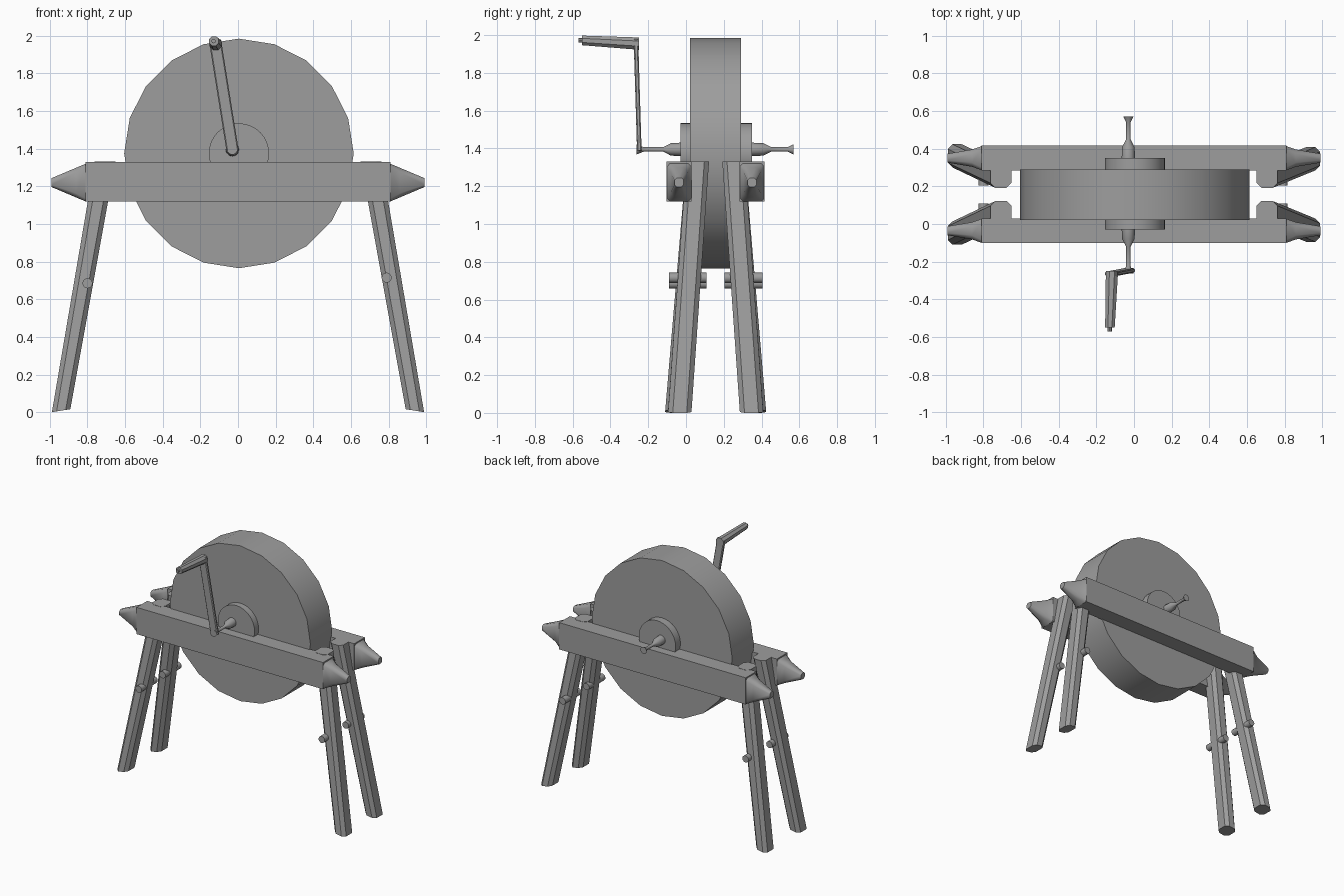
import bpy, bmesh
from math import sin, cos, pi, radians
from mathutils import Vector

cube = bpy.data.objects.get("Cube")
if cube:
    bpy.data.objects.remove(cube, do_unlink=True)

grey = bpy.data.materials.new("plain grey")
grey.use_nodes = True
COLOUR = (0.34, 0.34, 0.34, 1)
grey.diffuse_color = COLOUR
grey.node_tree.nodes["Principled BSDF"].inputs["Base Color"].default_value = COLOUR

MID_Y = 0.157          # middle plane of the frame
WHEEL_X, WHEEL_Z = 0.005, 1.375
AXLE_X, AXLE_Z = -0.03, 1.395


def loft(name, rings, smooth_angle=30):
    """Skin a series of equal-length rings and cap both ends."""
    bm = bmesh.new()
    loops = [[bm.verts.new(p) for p in ring] for ring in rings]
    n = len(loops[0])
    for a, b in zip(loops, loops[1:]):
        for i in range(n):
            j = (i + 1) % n
            bm.faces.new((a[i], a[j], b[j], b[i]))
    bm.faces.new(loops[0])
    bm.faces.new(loops[-1])
    bmesh.ops.recalc_face_normals(bm, faces=bm.faces)
    for f in bm.faces:
        f.smooth = True
    for e in bm.edges:
        e.smooth = e.calc_face_angle(0) < radians(smooth_angle)
    mesh = bpy.data.meshes.new(name)
    bm.to_mesh(mesh)
    bm.free()
    mesh.materials.append(grey)
    obj = bpy.data.objects.new(name, mesh)
    bpy.context.collection.objects.link(obj)
    return obj


def lathe_y(name, x, z, profile, sides, smooth_angle=40):
    """Turn (y, radius) pairs about an axis along y."""
    rings = [[(x + r * sin(2 * pi * i / sides), y, z + r * cos(2 * pi * i / sides))
              for i in range(sides)] for y, r in profile]
    return loft(name, rings, smooth_angle)


def chamfered(hu, hv, c):
    """Outline of a rectangle with cut corners."""
    return [(hu, hv - c), (hu - c, hv), (c - hu, hv), (-hu, hv - c),
            (-hu, c - hv), (c - hu, -hv), (hu - c, -hv), (hu, c - hv)]


def box(name, lo, hi):
    rings = [[(lo[0], y, lo[2]), (hi[0], y, lo[2]), (hi[0], y, hi[2]), (lo[0], y, hi[2])]
             for y in (lo[1], hi[1])]
    return loft(name, rings)


# Grindstone wheel and its hub
lathe_y("stone_wheel", WHEEL_X, WHEEL_Z, [(0.02, 0.61), (0.29, 0.61)], 20)
lathe_y("hub", WHEEL_X, WHEEL_Z, [(-0.03, 0.16), (0.35, 0.16)], 32)

# Turned axle, flared at the hub and at both tips
lathe_y("axle", AXLE_X, AXLE_Z,
        [(-0.262, 0.027), (-0.225, 0.012), (-0.12, 0.012), (-0.08, 0.033), (-0.02, 0.036),
         (0.34, 0.036), (0.41, 0.033), (0.45, 0.012), (0.54, 0.012), (0.57, 0.027)], 12)

# Crank arm, leaning to the right
arm = chamfered(0.032, 0.012, 0.006)
loft("crank_arm", [[(x + u, y + v, z + u * 0.16) for u, v in arm]
                   for x, y, z in ((-0.028, -0.247, 1.385), (-0.122, -0.265, 1.975))])

# Crank handle with a small end pin
grip = chamfered(0.031, 0.031, 0.018)
loft("crank_handle", [[(x + s * u, y, z + s * v) for u, v in grip]
                      for x, y, z, s in ((-0.117, -0.25, 1.955, 1.05),
                                         (-0.128, -0.55, 1.972, 0.82))])
lathe_y("handle_pin", -0.13, 1.972, [(-0.57, 0.012), (-0.54, 0.012)], 8)

# Two side beams with pointed ends, each on two splayed legs with pegs
for side, sy in (("front", -1), ("back", 1)):
    beam_y = MID_Y + sy * 0.193
    box(side + "_beam", (-0.81, beam_y - 0.066, 1.12), (0.81, beam_y + 0.066, 1.33))

    for hand, sx in (("left", 1), ("right", -1)):
        label = f"{side}_{hand}_"
        tip = [(0.81, 0.064, 0.1, 0.015), (0.86, 0.046, 0.079, 0.022), (0.99, 0.024, 0.024, 0.012)]
        loft(label + "beam_tip",
             [[(sx * x, beam_y + u, 1.22 + v) for u, v in chamfered(hy, hz, c)]
              for x, hy, hz, c in tip], 55)

        # Legs lean outward; the foot is cut at a slight slant
        foot_y = MID_Y + sy * (0.19 if sx > 0 else 0.205)
        top = Vector((sx * 0.707, MID_Y + sy * 0.095, 1.332))
        foot = Vector((sx * 0.94, foot_y, 0.008))
        loft(label + "leg",
             [[top + Vector((u, v, 0)) for u, v in chamfered(0.055, 0.06, 0.025)],
              [foot + Vector((u, v, -sx * u * 0.16)) for u, v in chamfered(0.049, 0.062, 0.025)]])

        # Peg through the leg
        peg_x, peg_z = (0.79, 0.715) if sx > 0 else (-0.8, 0.685)
        peg_y = MID_Y + sy * 0.148
        lathe_y(label + "peg", peg_x, peg_z,
                [(peg_y - 0.1, 0.027), (peg_y + 0.1, 0.027)], 12)
